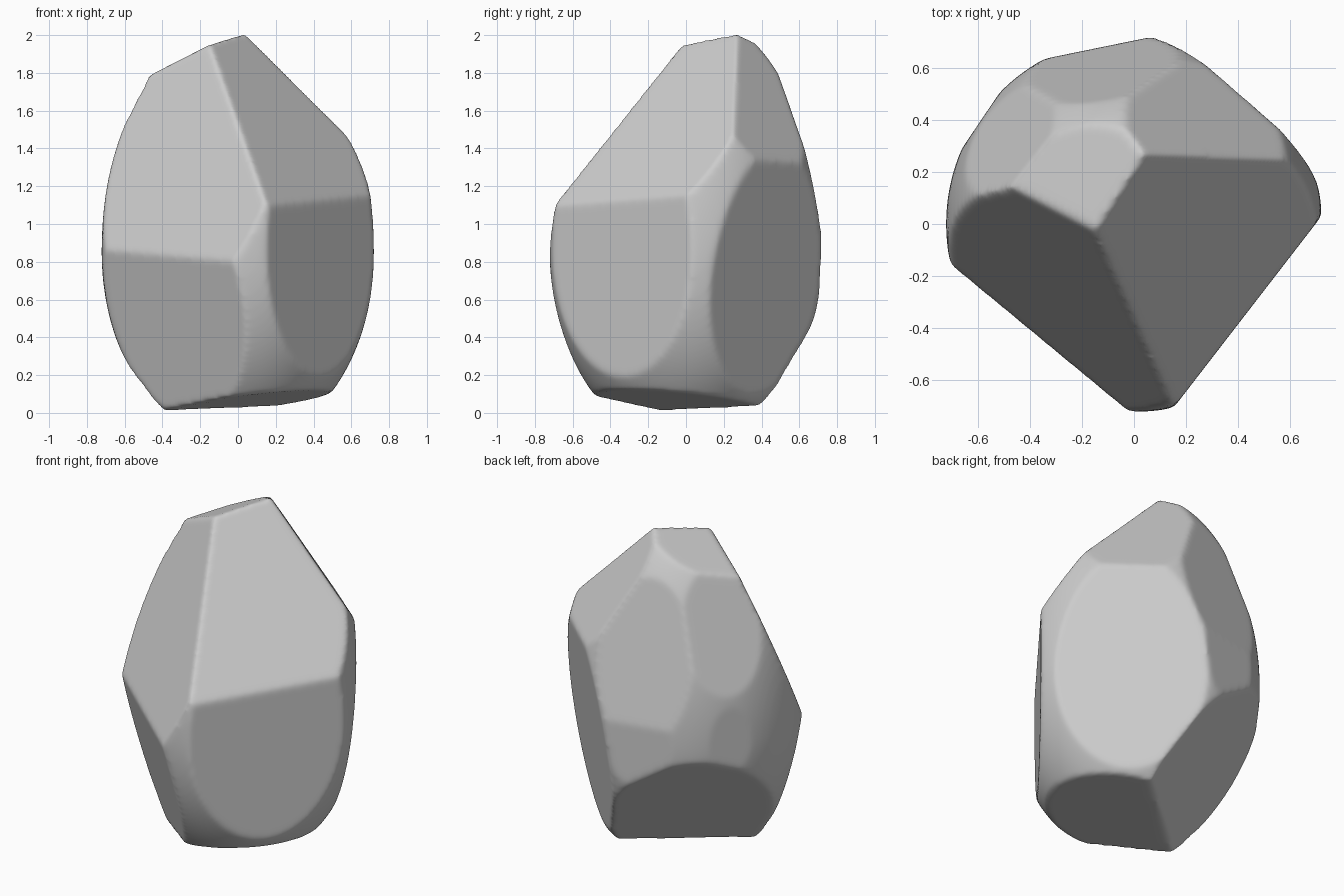
import bpy
import bmesh
from mathutils import Vector

cube = bpy.data.objects.get("Cube")
if cube:
    bpy.data.objects.remove(cube, do_unlink=True)

# Egg-shaped boulder: one radius all round, taller above its waist than below
RADIUS, WAIST, RISE, DROP = .722, .85, 1.29, 1.02

# Flat facets: a point on the facet and its outward direction
FACETS = {
    "front_right_upper": ((-.08, -.68, .8), (-.48, -.615, .32)),
    "front_left_upper": ((.04, .27, 2.01), (.55, -.47, .57)),
    "back_left_upper": ((.04, .27, 2.01), (.23, .28, .22)),
    "back_left_side": ((.6, .325, 1.3), (.66, .75, -.13)),
    "front_left_side": ((.45, -.32, .8), (.79, -.61, 0)),
    "front_right_lower": ((-.35, -.455, .84), (-.65, -.76, -.245)),
    "back_right_lower": ((-.53, .44, .7), (-.48, .58, -.57)),
    "back_right_side": ((-.58, .41, 1), (-.83, .56, 0)),
    "back_right_upper": ((-.47, .57, 1.13), (-.83, .56, .36)),
    "back": ((.05, .715, .9), (-.2, .98, 0)),
    "back_upper": ((.04, .53, 1.7), (-.2, .98, .24)),
    "top": ((.04, .27, 2.01), (-.46, .1, 1)),
    "underside": ((0, 0, .046), (.12, -.09, -1)),
}

# Boulder chiselled facet by facet
bm = bmesh.new()
bmesh.ops.create_icosphere(bm, subdivisions=6, radius=1)
for v in bm.verts:
    height = RISE if v.co.z > 0 else DROP
    v.co = (v.co.x * RADIUS, v.co.y * RADIUS, WAIST + v.co.z * height)
for point, normal in FACETS.values():
    parts = bm.verts[:] + bm.edges[:] + bm.faces[:]
    bmesh.ops.bisect_plane(bm, geom=parts, dist=1e-5, plane_co=point,
                           plane_no=Vector(normal).normalized(), clear_outer=True)
    rim = [e for e in bm.edges if e.is_boundary]
    if rim:
        bmesh.ops.holes_fill(bm, edges=rim, sides=0)
bmesh.ops.recalc_face_normals(bm, faces=bm.faces)
mesh = bpy.data.meshes.new("rock")
bm.to_mesh(mesh)
bm.free()
rock = bpy.data.objects.new("rock", mesh)
bpy.context.collection.objects.link(rock)

# Worn edges: even remesh, then a light smoothing
remesh = rock.modifiers.new("even_surface", 'REMESH')
remesh.mode = 'VOXEL'
remesh.voxel_size = .014
remesh.use_smooth_shade = True
smooth = rock.modifiers.new("worn_edges", 'SMOOTH')
smooth.factor = .5
smooth.iterations = 14
